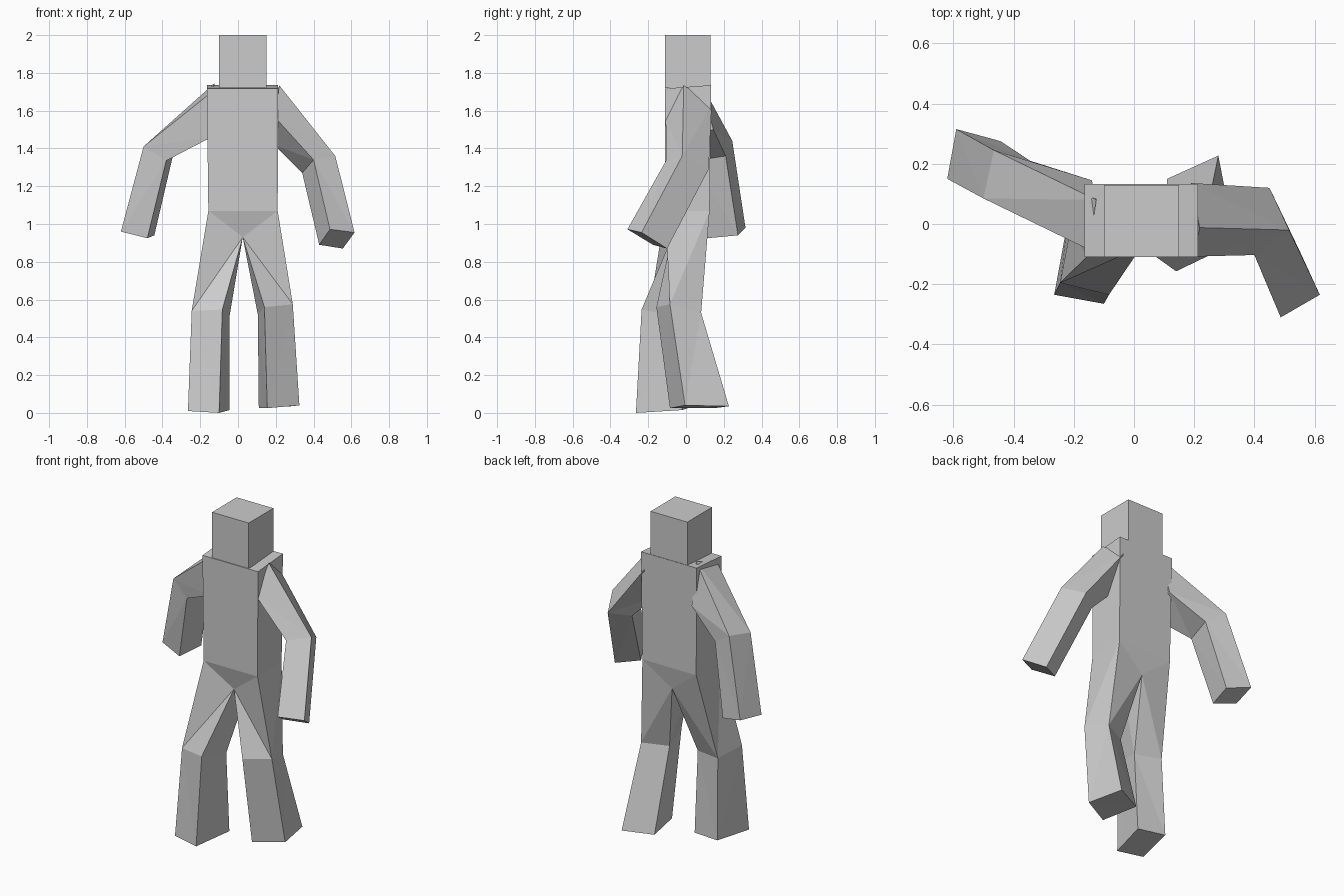
import bpy, bmesh


def make(name, points, faces):
    bm = bmesh.new()
    vs = [bm.verts.new(p) for p in points]
    for f in faces:
        bm.faces.new([vs[i] for i in f])
    bmesh.ops.recalc_face_normals(bm, faces=bm.faces)
    bmesh.ops.triangulate(bm, faces=bm.faces, quad_method='SHORT_EDGE')
    mesh = bpy.data.meshes.new(name)
    bm.to_mesh(mesh)
    bm.free()
    obj = bpy.data.objects.new(name, mesh)
    bpy.context.collection.objects.link(obj)
    return obj


def limb(name, rings, cap_start):
    """Four-sided limb through a list of cross-section rings."""
    faces = []
    for r in range(len(rings) - 1):
        for i in range(4):
            j = (i + 1) % 4
            faces.append([4 * r + i, 4 * r + j, 4 * r + 4 + j, 4 * r + 4 + i])
    end = 4 * (len(rings) - 1)
    faces.append([end, end + 1, end + 2, end + 3])
    if cap_start:
        faces.append([0, 1, 2, 3])
    return make(name, [p for ring in rings for p in ring], faces)


# Head
bpy.ops.mesh.primitive_cube_add(size=1, location=(0.025, 0.01, 1.86))
head = bpy.context.object
head.name = "head"
head.scale = (0.25, 0.24, 0.28)

# Torso: front and back outlines, open where the legs join
HIP_L, HIP_R = (-0.157, 1.07), (0.21, 1.07)
CROTCH_F, CROTCH_B = (0.025, -0.075, 0.93), (0.025, 0.10, 0.93)
hip = {(s, y): (x, y, z) for s, (x, z) in (("l", HIP_L), ("r", HIP_R))
       for y in (-0.11, 0.125)}
make("torso", [
    (-0.165, -0.11, 1.717), (0.213, -0.11, 1.717),
    hip["r", -0.11], CROTCH_F, hip["l", -0.11],
    (-0.165, 0.133, 1.735), (0.213, 0.133, 1.735),
    hip["r", 0.125], CROTCH_B, hip["l", 0.125],
], [[0, 1, 2, 4], [4, 2, 3], [5, 6, 7, 9], [9, 7, 8],
    [0, 1, 6, 5], [1, 2, 7, 6], [0, 4, 9, 5]])

# Legs: hip, knee and foot rings (front outer, front inner, back inner, back outer)
limb("leg_left", [
    [hip["l", -0.11], CROTCH_F, CROTCH_B, hip["l", 0.125]],
    [(-0.245, -0.195, 0.54), (-0.083, -0.235, 0.547),
     (-0.045, -0.05, 0.51), (-0.21, -0.01, 0.52)],
    [(-0.265, -0.235, 0.01), (-0.10, -0.265, 0.0),
     (-0.045, -0.02, 0.015), (-0.22, 0.01, 0.025)],
], False)
limb("leg_right", [
    [hip["r", -0.11], CROTCH_F, CROTCH_B, hip["r", 0.125]],
    [(0.29, -0.085, 0.575), (0.14, -0.157, 0.56),
     (0.105, 0.01, 0.52), (0.25, 0.08, 0.53)],
    [(0.325, -0.005, 0.04), (0.155, -0.085, 0.025),
     (0.11, 0.15, 0.025), (0.28, 0.227, 0.035)],
], False)

# Arms: shoulder, elbow and hand rings
limb("arm_left", [
    [(-0.15, -0.085, 1.69), (-0.14, -0.07, 1.46),
     (-0.14, 0.145, 1.50), (-0.125, 0.08, 1.745)],
    [(-0.50, 0.085, 1.41), (-0.38, 0.045, 1.335),
     (-0.345, 0.21, 1.36), (-0.465, 0.245, 1.44)],
    [(-0.62, 0.15, 0.96), (-0.48, 0.115, 0.925),
     (-0.443, 0.275, 0.94), (-0.59, 0.315, 0.98)],
], True)
limb("arm_right", [
    [(0.20, -0.108, 1.56), (0.218, -0.012, 1.735),
     (0.19, 0.136, 1.63), (0.19, 0.02, 1.42)],
    [(0.40, -0.103, 1.34), (0.515, -0.02, 1.36),
     (0.45, 0.12, 1.29), (0.34, 0.04, 1.27)],
    [(0.487, -0.31, 0.972), (0.617, -0.235, 0.955),
     (0.555, -0.10, 0.87), (0.43, -0.175, 0.89)],
], True)
